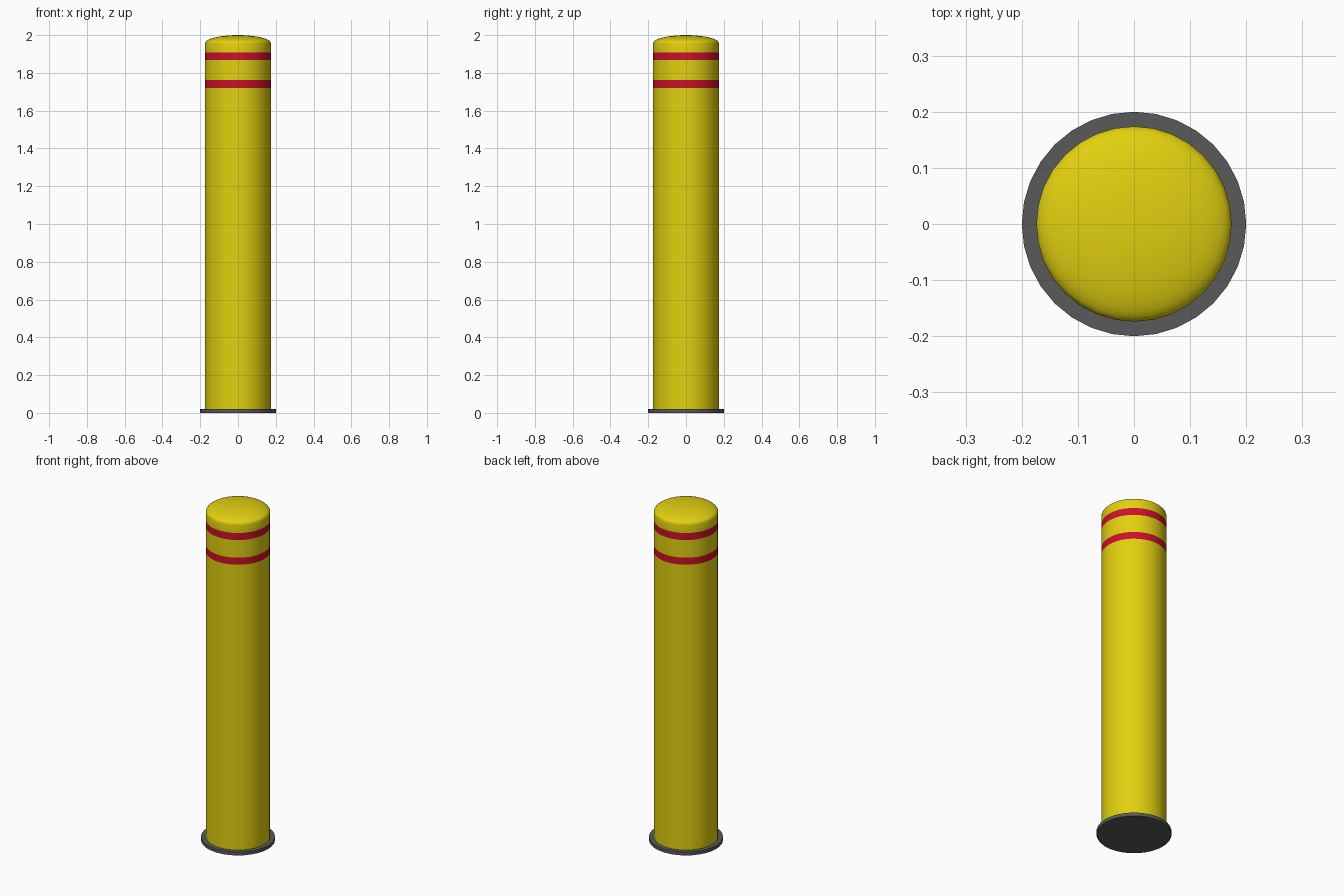
import bpy, bmesh, math

if "Cube" in bpy.data.objects:
    bpy.data.objects.remove(bpy.data.objects["Cube"])

SIDES = 32
R = 0.174


def material(name, rgb):
    m = bpy.data.materials.new(name)
    m.diffuse_color = (*rgb, 1.0)
    m.use_nodes = True
    m.node_tree.nodes["Principled BSDF"].inputs["Base Color"].default_value = m.diffuse_color
    return m


yellow = material("safety_yellow", (0.76, 0.63, 0.005))
red = material("stripe_red", (0.60, 0.005, 0.027))
grey = material("base_grey", (0.10, 0.10, 0.10))


def lathe(name, profile, mats, sides, rule=None):
    """Spin (radius, z) points round z; the ends are closed with caps."""
    bm = bmesh.new()
    rings = []
    for r, z in profile:
        rings.append([bm.verts.new((r * math.cos(2 * math.pi * i / sides),
                                    r * math.sin(2 * math.pi * i / sides), z))
                      for i in range(sides)])
    for a, b in zip(rings, rings[1:]):
        for i in range(sides):
            j = (i + 1) % sides
            bm.faces.new((a[i], a[j], b[j], b[i]))
    bm.faces.new(rings[0][::-1])
    bm.faces.new(rings[-1])
    for f in bm.faces:
        if rule:
            f.material_index = rule(f.calc_center_median().z)
    me = bpy.data.meshes.new(name)
    bm.to_mesh(me)
    bm.free()
    ob = bpy.data.objects.new(name, me)
    bpy.context.collection.objects.link(ob)
    for m in mats:
        me.materials.append(m)
    bpy.ops.object.select_all(action='DESELECT')
    ob.select_set(True)
    bpy.context.view_layer.objects.active = ob
    bpy.ops.object.shade_smooth_by_angle(angle=math.radians(30))
    return ob


# Base flange
lathe("base_plate", [(0.2, 0), (0.2, 0.02)], [grey], SIDES)

# Post with two stripes and a shallow elliptical dome
stripes = [(1.72, 1.762), (1.867, 1.909)]
dome_z = 1.957
profile = [(R, 0.02)] + [(R, z) for s in stripes for z in s]
STEPS = 10
for k in range(STEPS):
    t = math.pi / 2 * k / STEPS
    profile.append((R * math.cos(t), dome_z + (2 - dome_z) * math.sin(t)))
profile.append((0.004, 2.0))
lathe("bollard_post", profile, [yellow, red], SIDES,
      lambda z: int(any(lo < z < hi for lo, hi in stripes)))
